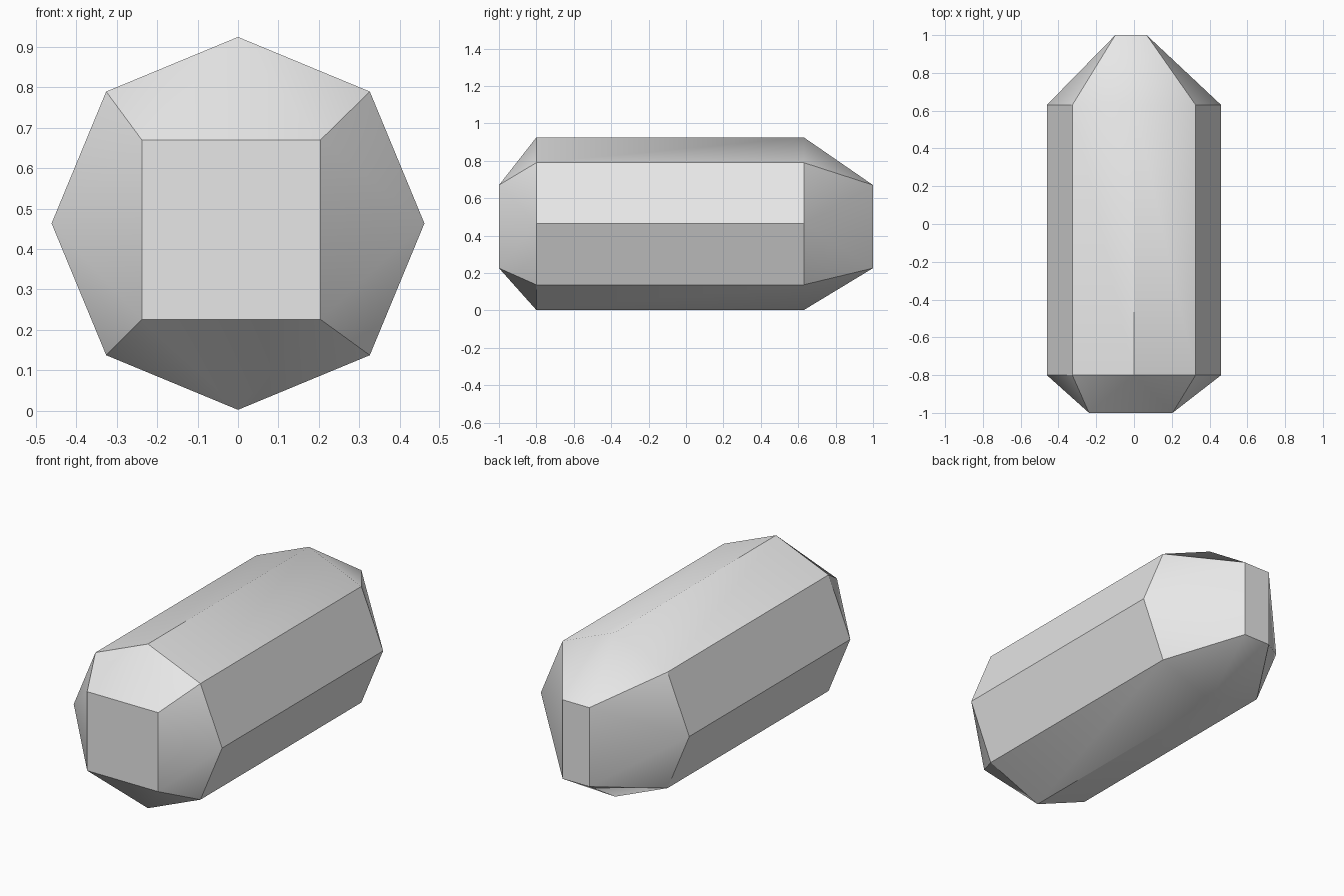
import bpy, bmesh, math

cube = bpy.data.objects.get("Cube")
if cube:
    bpy.data.objects.remove(cube, do_unlink=True)

# Plain grey finish
grey = bpy.data.materials.new("light_grey")
grey.use_nodes = True
grey.diffuse_color = (0.8, 0.8, 0.8, 1)
grey.node_tree.nodes["Principled BSDF"].inputs["Base Color"].default_value = (0.8, 0.8, 0.8, 1)

RADIUS = 0.4615
CENTRE_Z = 0.4635
CAP_Z = (0.226, 0.67)
bm = bmesh.new()


def octagon(y):
    """Ring of eight corners, starting at +x and turning towards +z."""
    return [bm.verts.new((RADIUS * math.cos(i * math.pi / 4), y,
                          CENTRE_Z + RADIUS * math.sin(i * math.pi / 4)))
            for i in range(8)]


def cap(ring, y, x_min, x_max):
    """Flat four-cornered tip joined to the ring by four faceted sides."""
    low, high = CAP_Z
    tip = [bm.verts.new((x, y, z)) for x, z in
           ((x_max, high), (x_min, high), (x_min, low), (x_max, low))]
    bm.faces.new(tip)
    for k in range(4):
        a, b = tip[k - 1], tip[k]               # tip edge on this side
        before, mid, after = ring[2 * k - 1], ring[2 * k], ring[2 * k + 1]
        for tri in ((before, mid, a), (mid, b, a), (mid, after, b)):
            bm.faces.new(tri)


# Eight-sided shaft
front, back = octagon(-0.8), octagon(0.63)
for i in range(8):
    j = (i + 1) % 8
    bm.faces.new((front[i], front[j], back[j], back[i]))

# Short wide front end and long narrow back end
cap(front, -1.0, -0.238, 0.204)
cap(back, 1.0, -0.099, 0.067)

bmesh.ops.recalc_face_normals(bm, faces=bm.faces[:])
mesh = bpy.data.meshes.new("faceted_bar")
bm.to_mesh(mesh)
bm.free()
mesh.materials.append(grey)

bar = bpy.data.objects.new("faceted_bar", mesh)
bpy.context.collection.objects.link(bar)
bpy.ops.object.select_all(action='DESELECT')
bar.select_set(True)
bpy.context.view_layer.objects.active = bar
bpy.ops.object.shade_smooth_by_angle(angle=math.radians(30))
